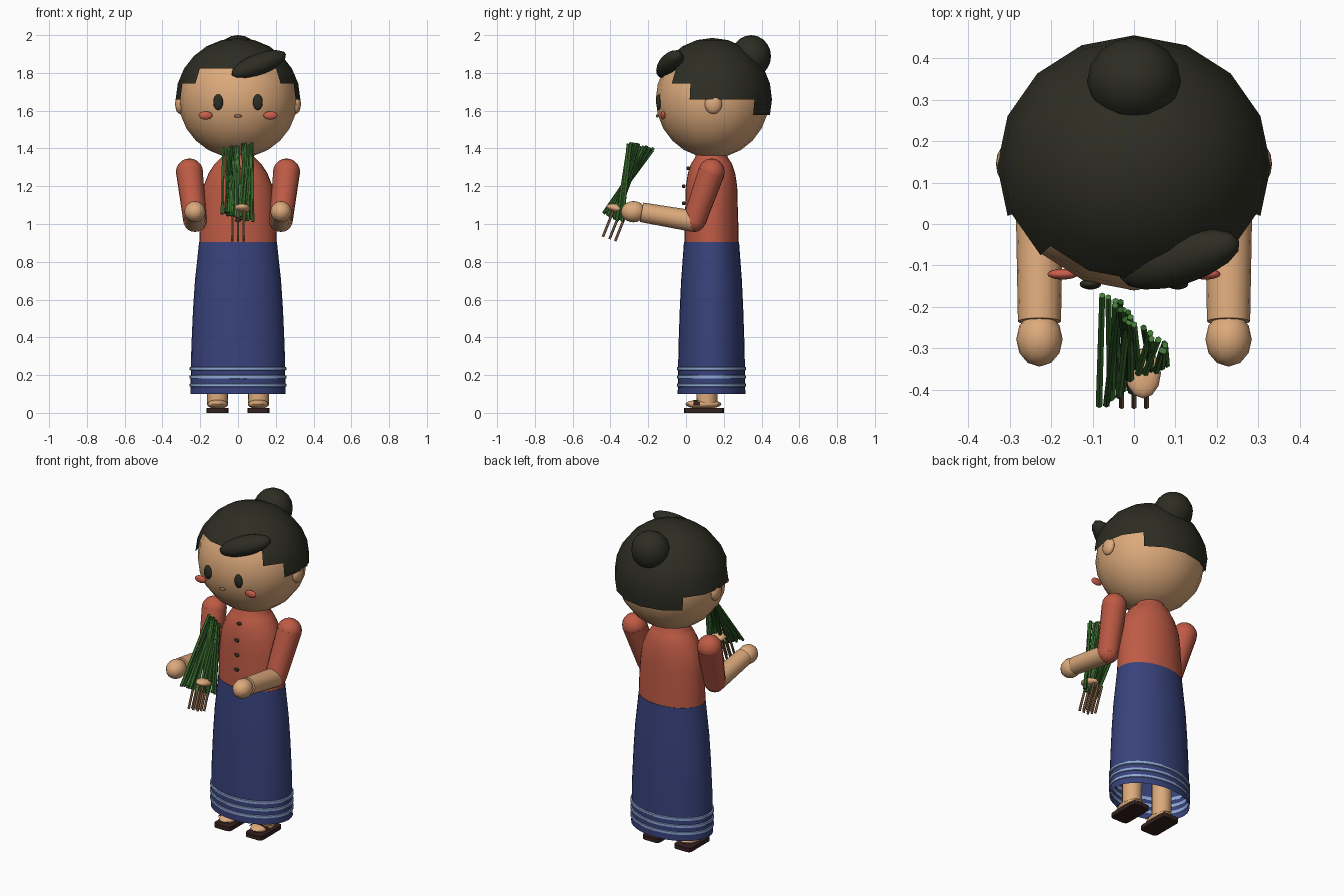
import bpy, bmesh, math, random
from mathutils import Vector, Matrix, Euler

if "Cube" in bpy.data.objects:
    bpy.data.objects.remove(bpy.data.objects["Cube"])

random.seed(4)
COLOURS = {
    "skin": (0.72, 0.40, 0.20), "hair_black": (0.026, 0.026, 0.017),
    "blouse_red": (0.52, 0.105, 0.06), "skirt_blue": (0.040, 0.055, 0.20),
    "stripe_blue": (0.27, 0.39, 0.66), "leaf_green": (0.055, 0.20, 0.035),
    "dark_green": (0.025, 0.10, 0.02), "sole_brown": (0.035, 0.015, 0.013),
    "stem_brown": (0.30, 0.16, 0.08), "blush_red": (0.58, 0.11, 0.07),
}
MATS = {}
for name, rgb in COLOURS.items():
    MATS[name] = bpy.data.materials.new(name)
    MATS[name].diffuse_color = (*rgb, 1)
CY = 0.135  # y of the body axis


def finish(name, bm, colour, angle=50):
    mesh = bpy.data.meshes.new(name)
    bmesh.ops.recalc_face_normals(bm, faces=bm.faces)
    bm.to_mesh(mesh)
    bm.free()
    ob = bpy.data.objects.new(name, mesh)
    bpy.context.collection.objects.link(ob)
    mesh.materials.append(MATS[colour])
    if angle:
        bpy.ops.object.select_all(action='DESELECT')
        bpy.context.view_layer.objects.active = ob
        ob.select_set(True)
        bpy.ops.object.shade_smooth_by_angle(angle=math.radians(angle))
    return ob


def ball(name, loc, size, colour, rot=(0, 0, 0), seg=16, rings=10):
    bm = bmesh.new()
    m = Matrix.LocRotScale(Vector(loc), Euler(rot), Vector(size))
    bmesh.ops.create_uvsphere(bm, u_segments=seg, v_segments=rings, radius=1, matrix=m)
    return finish(name, bm, colour)


def add_rod(bm, a, b, r1, r2, seg=12):
    a, b = Vector(a), Vector(b)
    q = (b - a).to_track_quat('Z', 'Y')
    m = Matrix.Translation((a + b) / 2) @ q.to_matrix().to_4x4()
    bmesh.ops.create_cone(bm, cap_ends=True, segments=seg, radius1=r1, radius2=r2,
                          depth=(b - a).length, matrix=m)


def rod(name, a, b, r1, r2, colour, seg=16):
    bm = bmesh.new()
    add_rod(bm, a, b, r1, r2, seg)
    return finish(name, bm, colour)


def loft(name, rows, colour, cap=True, closed=False, seg=32):
    """Elliptical rings (z, half width, half depth) joined into a skin."""
    bm = bmesh.new()
    loops = []
    for z, rx, ry in rows:
        loops.append([bm.verts.new((rx * math.cos(t), CY + ry * math.sin(t), z))
                      for t in (2 * math.pi * i / seg for i in range(seg))])
    pairs = list(zip(loops, loops[1:]))
    if closed:
        pairs.append((loops[-1], loops[0]))
    for lo, hi in pairs:
        for i in range(seg):
            j = (i + 1) % seg
            bm.faces.new((lo[i], lo[j], hi[j], hi[i]))
    if cap:
        bm.faces.new(loops[-1])
    return finish(name, bm, colour)


# Head and stepped hair cap
HEAD = Vector((0, 0.14, 1.66))
ball("head", HEAD, (0.315, 0.30, 0.31), "skin", rings=12)
bm = bmesh.new()
bmesh.ops.create_uvsphere(bm, u_segments=16, v_segments=12, radius=1)
drop = []
for f in bm.faces:
    c = f.calc_center_median()
    turn = math.degrees(math.atan2(abs(c.x), -c.y))  # 0 at front, 180 at back
    limit = 32 if turn < 45 else 16 if turn < 67 else 0 if turn < 135 else -15
    if math.degrees(math.asin(c.z / c.length)) < limit - 2:
        drop.append(f)
bmesh.ops.delete(bm, geom=drop, context='FACES')
bmesh.ops.transform(bm, verts=bm.verts,
                    matrix=Matrix.LocRotScale(HEAD, None, Vector((0.33, 0.315, 0.325))))
finish("hair_cap", bm, "hair_black")
ball("hair_bun", (0, 0.345, 1.888), (0.113, 0.105, 0.112), "hair_black")
ball("hair_fringe", (0.11, -0.085, 1.845), (0.16, 0.062, 0.055), "hair_black",
     (0.3, math.radians(-20), math.radians(17)))

# Face, ears
ball("mouth", (0, -0.152, 1.572), (0.02, 0.008, 0.009), "stem_brown", seg=12, rings=8)
for s, side in ((-1, "left"), (1, "right")):
    ball(f"eye_{side}", (s * 0.105, -0.145, 1.645), (0.026, 0.013, 0.042), "hair_black")
    ball(f"blush_{side}", (s * 0.172, -0.121, 1.575), (0.037, 0.013, 0.022), "blush_red")
    ball(f"ear_{side}", (s * 0.307, 0.145, 1.635), (0.026, 0.046, 0.052), "skin", seg=12)

# Blouse, collar, buttons
loft("blouse", [(0.89, 0.205, 0.143), (1.0, 0.203, 0.142), (1.12, 0.195, 0.138),
                (1.20, 0.183, 0.136), (1.27, 0.155, 0.125), (1.32, 0.122, 0.108),
                (1.355, 0.085, 0.085), (1.38, 0.082, 0.082)], "blouse_red")
for i, (y, z) in enumerate([(0.012, 1.295), (-0.012, 1.20), (-0.012, 1.11), (-0.014, 1.02)]):
    ball(f"button_{i + 1}", (0, y, z), (0.016, 0.010, 0.010), "hair_black", seg=10, rings=6)

# Skirt, open below, with hem stripes
loft("skirt", [(0.10, 0.252, 0.179), (0.35, 0.247, 0.175), (0.55, 0.238, 0.168),
               (0.70, 0.228, 0.161), (0.82, 0.215, 0.152), (0.905, 0.206, 0.146)], "skirt_blue")
for i, z in enumerate((0.147, 0.190, 0.234)):
    loft(f"hem_stripe_{i + 1}", [(z - 0.010, 0.248, 0.176), (z - 0.007, 0.256, 0.183),
                                 (z + 0.007, 0.256, 0.183), (z + 0.010, 0.248, 0.176)],
         "stripe_blue", cap=False, closed=True)

# Arms, legs, feet, sandals
for s, side in ((-1, "left"), (1, "right")):
    shoulder, elbow = (s * 0.257, 0.135, 1.275), (s * 0.228, 0.045, 1.02)
    rod(f"sleeve_{side}", shoulder, elbow, 0.071, 0.062, "blouse_red")
    ball(f"shoulder_{side}", shoulder, (0.072, 0.07, 0.072), "blouse_red")
    ball(f"elbow_{side}", elbow, (0.062, 0.06, 0.062), "blouse_red")
    rod(f"forearm_{side}", (s * 0.228, 0.04, 1.015), (s * 0.228, -0.235, 1.062),
        0.057, 0.052, "skin")
    ball(f"hand_{side}", (s * 0.228, -0.278, 1.065), (0.056, 0.066, 0.056), "skin", seg=12)
    x = s * 0.108
    rod(f"leg_{side}", (x, 0.11, 0.05), (x, 0.12, 0.45), 0.055, 0.06, "skin")
    ball(f"foot_{side}", (x, 0.092, 0.046), (0.056, 0.095, 0.025), "skin")
    # Rounded flat sole
    bm = bmesh.new()
    bmesh.ops.create_cube(bm, size=1, matrix=Matrix.LocRotScale(
        Vector((x, 0.095, 0.0125)), None, Vector((0.115, 0.21, 0.025))))
    corners = [e for e in bm.edges if abs(e.verts[0].co.z - e.verts[1].co.z) > 0.02]
    bmesh.ops.bevel(bm, geom=corners, offset=0.02, segments=2, affect='EDGES', profile=0.5)
    finish(f"sandal_sole_{side}", bm, "sole_brown", 0)
    # Strap arched over the foot
    bm = bmesh.new()
    rows = [[bm.verts.new((x + 0.059 * math.cos(t), y, 0.042 + 0.027 * math.sin(t)))
             for t in (math.pi * k / 8 for k in range(9))] for y in (0.04, 0.075)]
    for k in range(8):
        bm.faces.new((rows[0][k], rows[0][k + 1], rows[1][k + 1], rows[1][k]))
    finish(f"sandal_strap_{side}", bm, "sole_brown")

# Bundle of leaves: straight blades between two crossing lines
base_a, base_b = Vector((-0.078, -0.435, 1.06)), Vector((0.072, -0.345, 1.015))
tip_a, tip_b = Vector((-0.068, -0.17, 1.395)), Vector((0.072, -0.298, 1.43))


def jitter(d):
    return Vector([random.uniform(-d, d) for _ in range(3)])


greens = {"leaf_green": bmesh.new(), "dark_green": bmesh.new()}
N = 22
for i in range(N):
    t = i / (N - 1)
    u = min(1, max(0, t + random.uniform(-0.3, 0.3)))
    add_rod(greens["dark_green" if i % 3 == 1 else "leaf_green"],
            base_a.lerp(base_b, t) + jitter(0.008),
            tip_a.lerp(tip_b, u) + jitter(0.010), 0.009, 0.008, 6)
for colour, bm in greens.items():
    finish("bundle_" + colour, bm, colour, 0)

# Stems below and the tie around them
bm = bmesh.new()
for dx in (-0.03, 0, 0.03):
    for dy in (-0.03, 0.005, 0.035):
        foot = Vector((dx, -0.41 + dy, 0.922 - 0.35 * dy))
        add_rod(bm, foot, foot + Vector((0, 0.06, 0.15)), 0.007, 0.007, 6)
finish("bundle_stems", bm, "stem_brown", 0)
ball("bundle_tie", (0.022, -0.36, 1.082), (0.043, 0.062, 0.023), "skin",
     (math.radians(-12), 0, 0), seg=12)

for m in bpy.data.materials:
    if m.users and not m.is_grease_pencil:
        m.use_nodes = True
        m.node_tree.nodes["Principled BSDF"].inputs["Base Color"].default_value = m.diffuse_color
